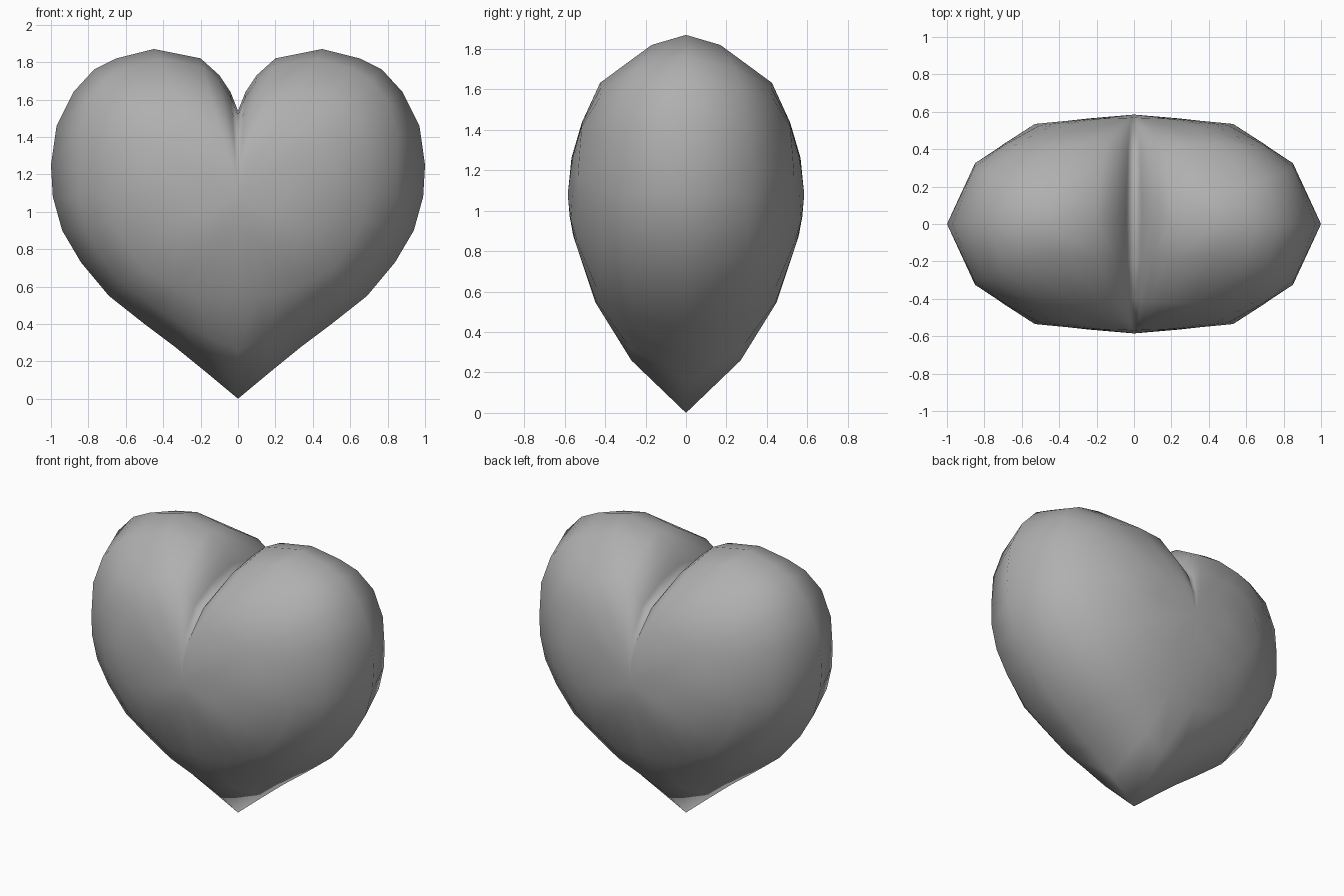
import bpy, bmesh

if "Cube" in bpy.data.objects:
    bpy.data.objects.remove(bpy.data.objects["Cube"])

CZ = 1.08  # height of the fullest point on the front and back

# Right half of the heart outline (x, z), from bottom tip to top notch
OUTLINE = [(0, 0), (0.18, 0.15), (0.34, 0.28), (0.50, 0.40), (0.69, 0.55),
           (0.84, 0.73), (0.94, 0.90), (0.99, 1.08), (1.0, 1.25), (0.97, 1.46),
           (0.88, 1.64), (0.77, 1.76), (0.65, 1.82), (0.45, 1.87), (0.20, 1.82),
           (0.10, 1.73), (0.04, 1.64), (0, 1.54)]

# Bulge profiles (outline scale, depth) at chosen outline points
BULGE = {
    0: [(1, 0), (0.76, 0.27), (0.49, 0.45), (0.18, 0.56), (0.09, 0.575)],
    2: [(1, 0), (0.86, 0.29), (0.66, 0.445), (0.28, 0.55), (0.14, 0.575)],
    4: [(1, 0), (0.89, 0.30), (0.73, 0.43), (0.46, 0.535), (0.23, 0.57)],
    8: [(1, 0), (0.85, 0.325), (0.69, 0.43), (0.53, 0.535), (0.27, 0.56)],
    10: [(1, 0), (0.91, 0.28), (0.73, 0.42), (0.51, 0.52), (0.26, 0.56)],
    13: [(1, 0), (0.937, 0.17), (0.70, 0.425), (0.46, 0.51), (0.23, 0.565)],
    17: [(1, 0), (0.95, 0.20), (0.83, 0.40), (0.55, 0.53), (0.30, 0.57)],
}


def bulge(i, ring):
    """Blend the bulge profiles along the outline."""
    lo = max(k for k in BULGE if k <= i)
    hi = min(k for k in BULGE if k >= i)
    t = (i - lo) / (hi - lo) if hi > lo else 0
    return [a + (b - a) * t for a, b in zip(BULGE[lo][ring], BULGE[hi][ring])]


# Front right quarter: shrinking outlines closing on one centre point
bm = bmesh.new()
rings = []
for r in range(5):
    row = []
    for i, (x, z) in enumerate(OUTLINE):
        s, d = bulge(i, r)
        row.append(bm.verts.new((x * s, -d, CZ + (z - CZ) * s)))
    rings.append(row)
pole = bm.verts.new((0, -0.585, CZ))
for i in range(len(OUTLINE) - 1):
    for a, b in zip(rings, rings[1:]):
        bm.faces.new((a[i], a[i + 1], b[i + 1], b[i]))
    bm.faces.new((rings[-1][i], rings[-1][i + 1], pole))

# Mirror to left and back, then weld the seams
for axis in ('X', 'Y'):
    bmesh.ops.mirror(bm, geom=bm.verts[:] + bm.edges[:] + bm.faces[:],
                     axis=axis, merge_dist=0.0005)
bmesh.ops.remove_doubles(bm, verts=bm.verts[:], dist=0.0005)
bmesh.ops.recalc_face_normals(bm, faces=bm.faces[:])
for f in bm.faces:
    f.smooth = True

mesh = bpy.data.meshes.new("heart")
bm.to_mesh(mesh)
bm.free()
heart = bpy.data.objects.new("heart", mesh)
bpy.context.collection.objects.link(heart)

# Dark grey surface
grey = bpy.data.materials.new("dark_grey")
grey.diffuse_color = (0.43, 0.43, 0.43, 1)
grey.use_nodes = True
grey.node_tree.nodes["Principled BSDF"].inputs["Base Color"].default_value = grey.diffuse_color
mesh.materials.append(grey)
